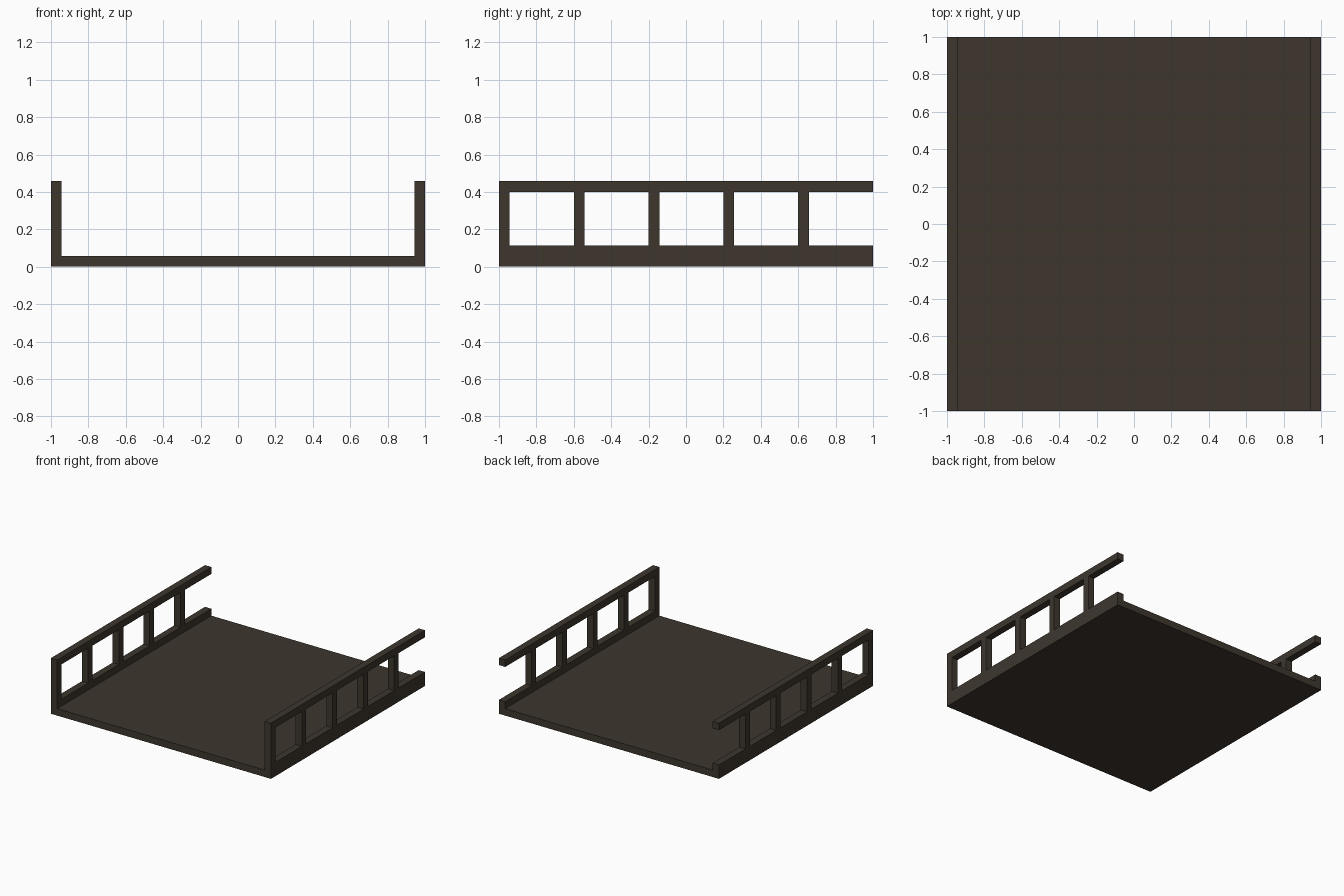
import bpy
import bmesh

if "Cube" in bpy.data.objects:
    bpy.data.objects.remove(bpy.data.objects["Cube"])

U = 2 / 35           # beam thickness; the whole model follows this module
CURB_TOP = 2 * U
RAIL_BOTTOM = 7 * U
RAIL_TOP = 8 * U
POST_STEP = 7 * U

wood = bpy.data.materials.new("dark brown wood")
wood.diffuse_color = (0.047, 0.037, 0.027, 1.0)
wood.use_nodes = True
wood.node_tree.nodes["Principled BSDF"].inputs["Base Color"].default_value = wood.diffuse_color


def finish(name, bm):
    bmesh.ops.recalc_face_normals(bm, faces=bm.faces)
    mesh = bpy.data.meshes.new(name)
    bm.to_mesh(mesh)
    bm.free()
    mesh.materials.append(wood)
    obj = bpy.data.objects.new(name, mesh)
    bpy.context.collection.objects.link(obj)
    return obj


def box(name, lo, hi):
    bm = bmesh.new()
    bmesh.ops.create_cube(bm, size=1)
    for v in bm.verts:
        v.co = [hi[i] if v.co[i] > 0 else lo[i] for i in range(3)]
    return finish(name, bm)


# Floor with a raised curb along each side, extruded from a U profile
profile = [(-1, 0), (1, 0), (1, CURB_TOP), (1 - U, CURB_TOP), (1 - U, U),
           (U - 1, U), (U - 1, CURB_TOP), (-1, CURB_TOP)]
bm = bmesh.new()
face = bm.faces.new([bm.verts.new((x, -1, z)) for x, z in profile])
ext = bmesh.ops.extrude_face_region(bm, geom=[face])
moved = [g for g in ext["geom"] if isinstance(g, bmesh.types.BMVert)]
bmesh.ops.translate(bm, verts=moved, vec=(0, 2, 0))
finish("floor_with_curbs", bm)

# Railings: top rail and five posts per side, open at the back end
for side, x in (("left", -1), ("right", 1 - U)):
    box(f"{side}_top_rail", (x, -1, RAIL_BOTTOM), (x + U, 1, RAIL_TOP))
    for i in range(5):
        y = -1 + i * POST_STEP
        box(f"{side}_post_{i + 1}", (x, y, CURB_TOP), (x + U, y + U, RAIL_BOTTOM))
